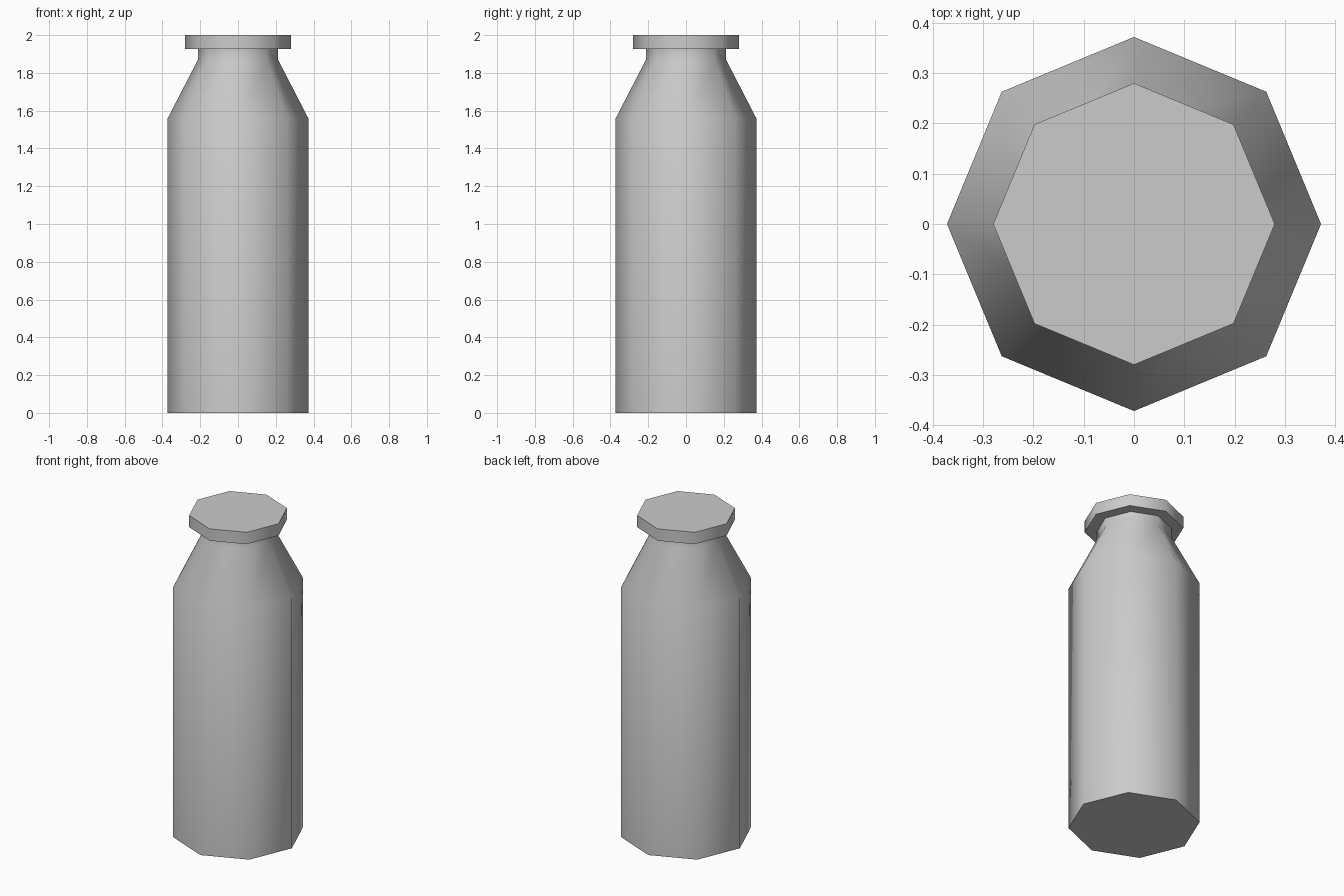
import bpy
import bmesh
from math import cos, sin, radians, tau

SIDES = 8

cube = bpy.data.objects.get("Cube")
if cube:
    bpy.data.objects.remove(cube, do_unlink=True)

# Single grey material
grey = bpy.data.materials.new("light_grey")
grey.use_nodes = True
colour = (0.6, 0.6, 0.6, 1.0)
grey.diffuse_color = colour
grey.node_tree.nodes["Principled BSDF"].inputs["Base Color"].default_value = colour


def lathe(name, profile):
    """Closed eight-sided solid from (radius, height) pairs, bottom to top."""
    bm = bmesh.new()
    rings = []
    for r, z in profile:
        angles = [tau * i / SIDES for i in range(SIDES)]
        rings.append([bm.verts.new((r * cos(a), r * sin(a), z)) for a in angles])
    for low, high in zip(rings, rings[1:]):
        for i in range(SIDES):
            j = (i + 1) % SIDES
            bm.faces.new((low[i], low[j], high[j], high[i]))
    bm.faces.new(rings[0][::-1])
    bm.faces.new(rings[-1])
    mesh = bpy.data.meshes.new(name)
    bm.to_mesh(mesh)
    bm.free()
    mesh.materials.append(grey)
    obj = bpy.data.objects.new(name, mesh)
    bpy.context.collection.objects.link(obj)
    bpy.ops.object.select_all(action="DESELECT")
    obj.select_set(True)
    bpy.context.view_layer.objects.active = obj
    bpy.ops.object.shade_smooth_by_angle(angle=radians(50))
    return obj


# Bottle: straight body, sloping shoulder, short neck
lathe("bottle_body", [(0.372, 0), (0.372, 1.56), (0.212, 1.87), (0.212, 1.926)])

# Wide flat cap
lathe("bottle_cap", [(0.28, 1.926), (0.28, 2.0)])
